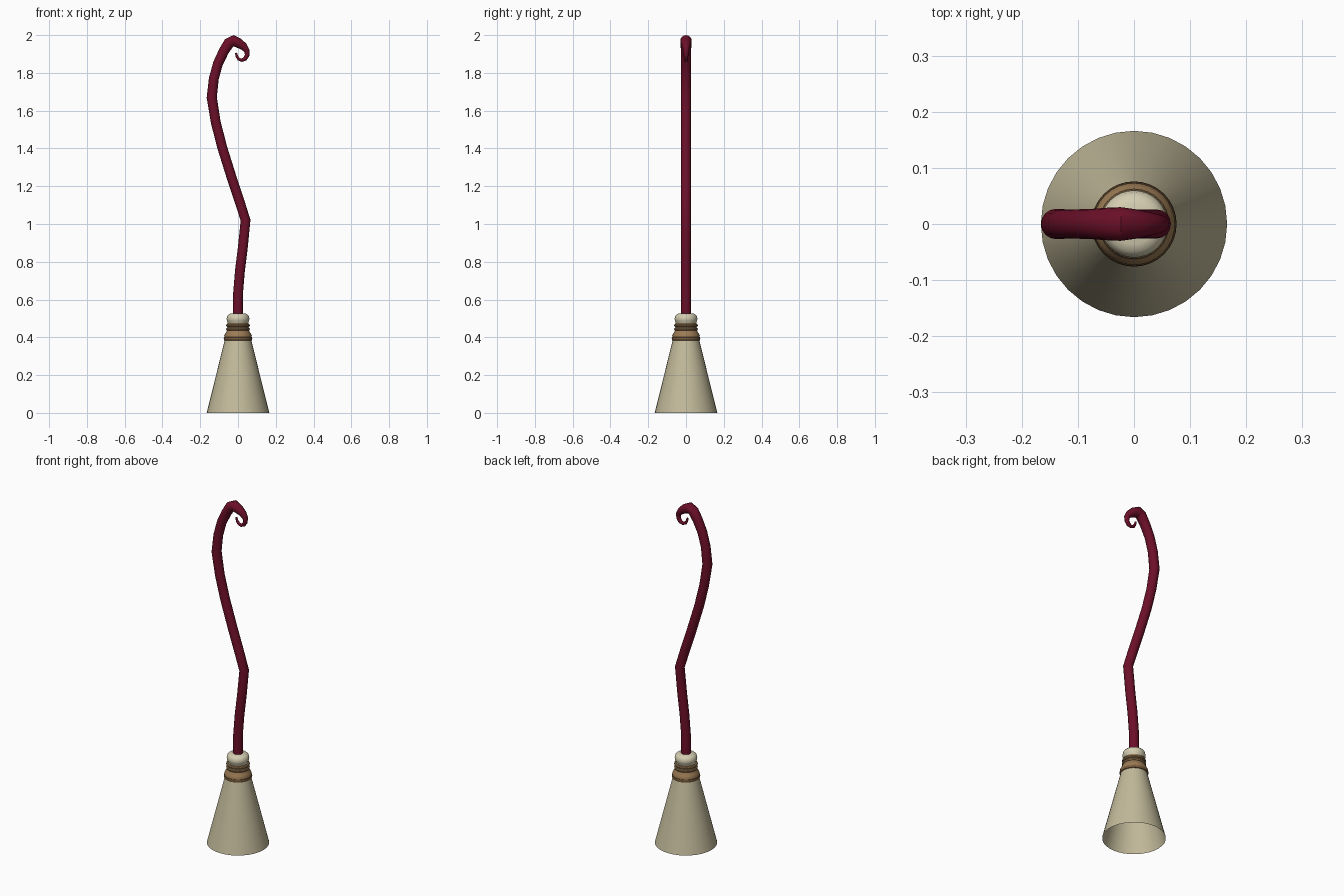
import bpy, bmesh, math
from mathutils import Vector

if "Cube" in bpy.data.objects:
    bpy.data.objects.remove(bpy.data.objects["Cube"])


def material(name, rgb):
    m = bpy.data.materials.new(name)
    m.diffuse_color = (*rgb, 1)
    m.use_nodes = True
    m.node_tree.nodes["Principled BSDF"].inputs["Base Color"].default_value = m.diffuse_color
    return m


CREAM = material("straw cream", (0.54, 0.49, 0.325))
PALE = material("pale ivory", (0.66, 0.61, 0.44))
BROWN = material("tan brown", (0.33, 0.20, 0.09))
DARK = material("dark brown", (0.19, 0.105, 0.045))
RED = material("dark red", (0.15, 0.005, 0.022))


def skin(name, rings, mat, angle, cap_start=False, cap_end=False):
    """Join a list of equal-sized rings of points into a surface."""
    bm = bmesh.new()
    loops = [[bm.verts.new(p) for p in r] for r in rings]
    n = len(loops[0])
    for a, b in zip(loops, loops[1:]):
        for i in range(n):
            j = (i + 1) % n
            bm.faces.new((a[i], a[j], b[j], b[i]))
    if cap_start:
        bm.faces.new(loops[0][::-1])
    if cap_end:
        bm.faces.new(loops[-1])
    me = bpy.data.meshes.new(name)
    bm.to_mesh(me)
    bm.free()
    me.materials.append(mat)
    ob = bpy.data.objects.new(name, me)
    bpy.context.collection.objects.link(ob)
    bpy.ops.object.select_all(action='DESELECT')
    ob.select_set(True)
    bpy.context.view_layer.objects.active = ob
    bpy.ops.object.shade_smooth_by_angle(angle=math.radians(angle))
    return ob


def lathe(name, profile, mat, sides=32, **caps):
    """Turn a (radius, z) profile, bottom to top, about the z axis."""
    rings = [[(r * math.cos(k * math.tau / sides), r * math.sin(k * math.tau / sides), z)
              for k in range(sides)] for r, z in profile]
    return skin(name, rings, mat, 35, **caps)


# Bristle cone, open underneath
lathe("bristle_cone", [(0.166, 0), (0.117, 0.197), (0.068, 0.394)], CREAM)

# Collar: lower rim, flared sleeve, two bands and ivory knob
lathe("collar_rim", [(0.066, 0.382), (0.074, 0.385), (0.076, 0.392),
                     (0.074, 0.400), (0.066, 0.403)], DARK)
lathe("collar_sleeve", [(0.072, 0.398), (0.073, 0.408), (0.067, 0.42),
                        (0.060, 0.432), (0.056, 0.445), (0.055, 0.475)], BROWN)
for i, z in enumerate((0.444, 0.463)):
    lathe(f"collar_band_{i + 1}", [(0.054, z - 0.009), (0.061, z - 0.006), (0.063, z),
                                   (0.061, z + 0.006), (0.054, z + 0.009)], BROWN)
lathe("ivory_knob", [(0.050, 0.468), (0.054, 0.474), (0.055, 0.482), (0.059, 0.488),
                     (0.060, 0.500), (0.057, 0.513), (0.049, 0.522), (0.036, 0.527)],
      PALE, cap_end=True)

# Crooked handle with a curled tip: (x, z, radius) along the centre line
path = [(0, 0.51, .026), (0, 0.63, .026), (0.010, 0.75, .026), (0.025, 0.87, .026),
        (0.040, 1.02, .026), (0.005, 1.13, .026), (-0.035, 1.25, .026),
        (-0.085, 1.41, .026), (-0.118, 1.54, .026), (-0.139, 1.67, .027),
        (-0.128, 1.77, .026), (-0.106, 1.85, .026), (-0.075, 1.915, .027),
        (-0.048, 1.958, .029), (-0.024, 1.970, .030), (0.005, 1.957, .026),
        (0.032, 1.938, .020), (0.048, 1.915, .015), (0.048, 1.892, .012),
        (0.037, 1.874, .011), (0.020, 1.867, .009), (0.003, 1.873, .008),
        (-0.006, 1.888, .007), (-0.011, 1.906, .005)]
points = [Vector((x, 0, z)) for x, z, r in path]
rings = []
for i, p in enumerate(points):
    t = (points[min(i + 1, len(path) - 1)] - points[max(i - 1, 0)]).normalized()
    side = Vector((t.z, 0, -t.x))
    rings.append([p + path[i][2] * (math.cos(a) * side + math.sin(a) * Vector((0, 1, 0)))
                  for a in (k * math.tau / 16 for k in range(16))])
skin("handle", rings, RED, 40, cap_start=True, cap_end=True)
